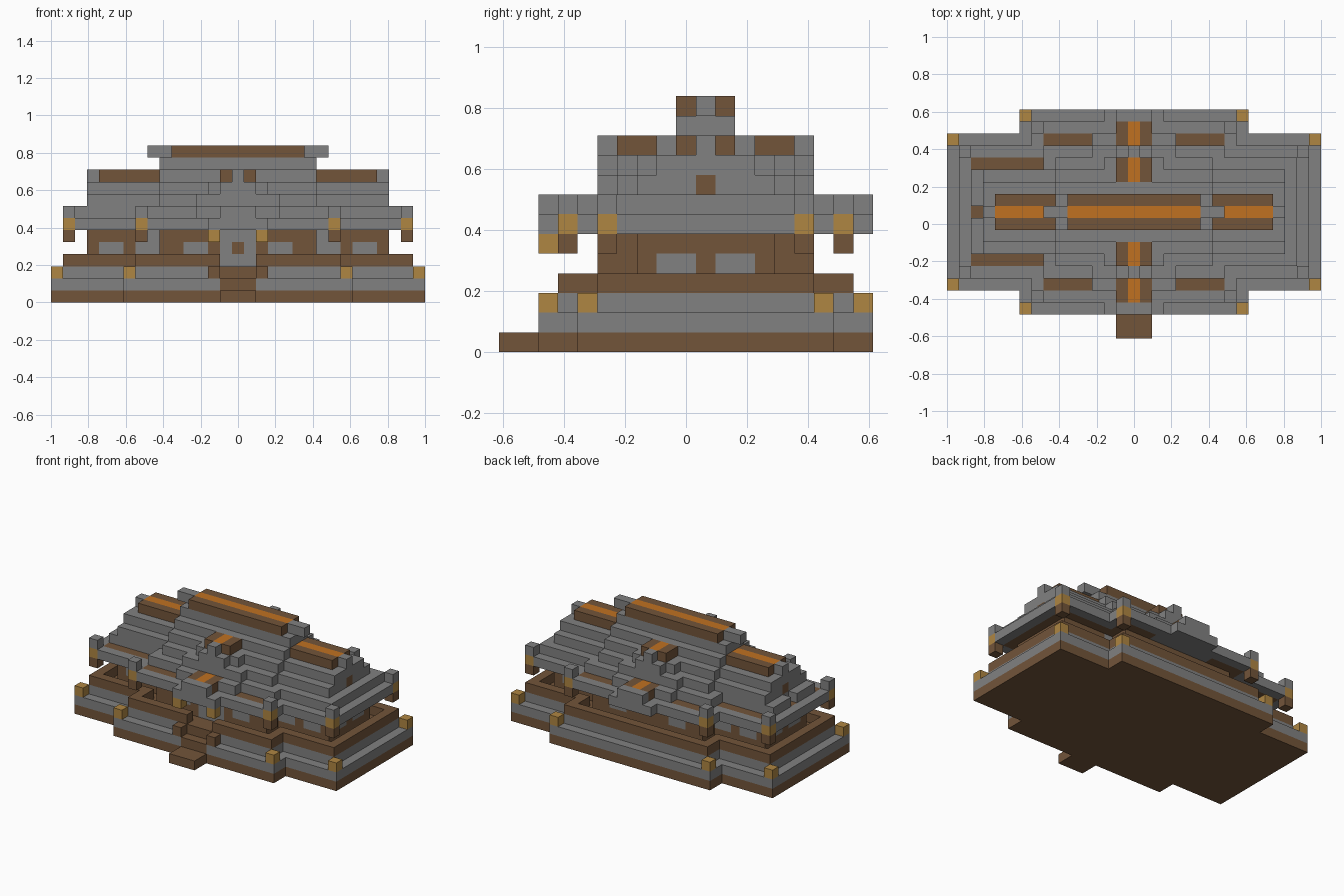
import bpy, bmesh, math
from mathutils import Vector

cube = bpy.data.objects.get("Cube")
if cube:
    bpy.data.objects.remove(cube)

U = 2 / 31          # block size
MID = 1             # the building's centre line lies one block behind the origin
COLOURS = {
    "grey_stone": (0.22, 0.22, 0.22),
    "brown_wood": (0.17, 0.09, 0.042),
    "gold_trim": (0.43, 0.24, 0.055),
    "orange_tile": (0.53, 0.165, 0.015),
}
NAMES = list(COLOURS)
GREY, BROWN, GOLD, ORANGE = range(4)
materials = []
for name, rgb in COLOURS.items():
    m = bpy.data.materials.new(name)
    m.use_nodes = True
    m.diffuse_color = (*rgb, 1)
    bsdf = m.node_tree.nodes["Principled BSDF"]
    bsdf.inputs["Base Color"].default_value = (*rgb, 1)
    bsdf.inputs["Roughness"].default_value = 0.9
    materials.append(m)

blocks = {}         # block position -> (part, colour)


def box(part, colour, xs, ys, zs):
    """Fill an inclusive range of blocks."""
    for x in range(xs[0], xs[1] + 1):
        for y in range(ys[0], ys[1] + 1):
            for z in range(zs[0], zs[1] + 1):
                blocks[x, y, z] = (part, colour)


def slab(part, colour, hx, hy, z0, z1=None):
    """Centred slab with half sizes hx, hy."""
    box(part, colour, (-hx, hx), (-hy, hy), (z0, z0 if z1 is None else z1))


def cross(part, colour, wing, mid, z, inset=0):
    """Cross-shaped layer made of the long wings and the deeper middle."""
    for hx, hy in (wing, mid):
        slab(part, colour, hx - inset, hy - inset, z)


def remove(xs, ys, z):
    for x in range(xs[0], xs[1] + 1):
        for y in range(ys[0], ys[1] + 1):
            blocks.pop((x, y, z), None)


def mirrored(part, colour, xs, ys, zs):
    """Repeat a box in all four quadrants."""
    for sx in (-1, 1):
        for sy in (-1, 1):
            box(part, colour, sorted(sx * v for v in xs),
                sorted(sy * v for v in ys), zs)


# Foundation, with a terrace and corner posts
WING, BODY = (15, 6), (9, 8)
cross("foundation", BROWN, WING, BODY, 0)
cross("foundation", GREY, WING, BODY, 1)
cross("terrace", GREY, WING, BODY, 2, 1)
cross("terrace", BROWN, WING, BODY, 2, 2)
for x, y in (WING, BODY):
    mirrored("corner_posts", GOLD, (x, x), (y, y), (2, 2))

# Terrace railing
cross("railing", BROWN, WING, BODY, 3, 1)
for hx, hy in (WING, BODY):
    for x in range(2 - hx, hx - 1):
        remove((x, x), (2 - hy, hy - 2), 3)
remove((-1, 1), (-7, -6), 3)

# Front steps and their posts
box("front_steps", BROWN, (-1, 1), (-10, -9), (0, 0))
box("front_steps", BROWN, (-1, 1), (-8, -8), (1, 1))
box("front_steps", BROWN, (-1, 1), (-7, -7), (2, 2))
for x in (-2, 2):
    box("step_posts", BROWN, (x, x), (-8, -8), (2, 2))

# Walls with windows and a front door
slab("walls", BROWN, 12, 3, 3, 5)
slab("walls", BROWN, 6, 5, 3, 5)
for x0 in (7, 10):
    mirrored("windows", GREY, (x0, x0 + 1), (3, 3), (4, 4))
mirrored("windows", GREY, (7, 7), (3, 3), (5, 5))
mirrored("windows", GREY, (3, 4), (5, 5), (4, 4))
mirrored("windows", GREY, (12, 12), (1, 2), (4, 4))
box("door_frame", GREY, (-1, 1), (-5, -5), (3, 5))
box("door", BROWN, (0, 0), (-5, -5), (4, 4))

# Eaves with hanging corner ornaments
EAVE_WING, EAVE_BODY = (14, 5), (8, 7)
cross("eaves", GREY, EAVE_WING, EAVE_BODY, 6)
cross("eaves", BROWN, EAVE_WING, EAVE_BODY, 6, 1)
for x, y in (EAVE_WING, EAVE_BODY):
    for z, colour in ((5, BROWN), (6, GOLD), (7, GREY)):
        mirrored("eave_ornaments", colour, (x, x), (y, y), (z, z))

# Stepped roof of the wings
slab("wing_roof", GREY, 13, 4, 7)
for y in (-4, 4):
    remove((-13, -8), (y, y), 7)
remove((-13, -13), (0, 0), 7)
slab("wing_roof", GREY, 12, 3, 8)
slab("wing_roof", GREY, 12, 2, 9)
for x in (-12, 12):
    box("gable_vents", BROWN, (x, x), (0, 0), (8, 8))
slab("wing_ridges", BROWN, 11, 1, 10)
slab("wing_ridges", ORANGE, 11, 0, 10)
for x in (-12, 12):
    box("wing_ridges", GREY, (x, x), (0, 0), (10, 10))

# Stepped roof of the middle
slab("main_roof", GREY, 7, 5, 7)
for step in range(4):
    slab("main_roof", GREY, 6, 4 - step, 8 + step)
slab("main_ridge", GREY, 7, 0, 12)
slab("main_ridge", BROWN, 5, 1, 12)
slab("main_ridge", ORANGE, 5, 0, 12)

# Dormers and porches, front and back
for s in (-1, 1):
    def along(a, b):
        return sorted((s * a, s * b))
    box("dormers", GREY, (-3, 3), along(3, 5), (8, 8))
    box("dormers", GREY, (-2, 2), along(3, 4), (9, 9))
    box("dormers", GREY, (-1, 1), along(5, 5), (9, 9))
    box("dormer_ridges", BROWN, (-1, 1), along(3, 4), (10, 10))
    box("dormer_ridges", ORANGE, (0, 0), along(3, 4), (10, 10))
    box("dormer_ridges", GREY, (0, 0), along(5, 5), (10, 10))
    box("porch_roofs", GREY, (-3, 3), along(6, 7), (6, 6))
    box("porch_roofs", GREY, (-3, 3), along(6, 6), (7, 7))
    box("porch_roofs", GREY, (-2, 2), along(8, 8), (6, 6))
    box("porch_roofs", GREY, (-1, 1), along(8, 8), (7, 7))
    box("porch_ridges", BROWN, (-1, 1), along(6, 7), (7, 7))
    box("porch_ridges", ORANGE, (0, 0), along(6, 7), (7, 7))
for x in (-2, 2):
    box("porch_ornaments", GOLD, (x, x), (-8, -8), (5, 5))

# Turn each part's exposed block faces into a mesh
AXES = [Vector(a) * s for a in ((1, 0, 0), (0, 1, 0), (0, 0, 1)) for s in (-1, 1)]


def build(part):
    bm = bmesh.new()
    for pos, (owner, colour) in blocks.items():
        if owner != part:
            continue
        centre = Vector((pos[0], pos[1] + MID, pos[2] + 0.5))
        for n in AXES:
            if tuple(int(p + d) for p, d in zip(pos, n)) in blocks:
                continue
            u = Vector((n.y, n.z, n.x))
            v = n.cross(u)
            corners = [centre + (n + u * a + v * b) / 2
                       for a, b in ((-1, -1), (1, -1), (1, 1), (-1, 1))]
            face = bm.faces.new([bm.verts.new(c * U) for c in corners])
            face.material_index = colour
    bmesh.ops.remove_doubles(bm, verts=bm.verts[:], dist=U / 100)
    bmesh.ops.dissolve_limit(bm, angle_limit=math.radians(1), verts=bm.verts[:],
                             edges=bm.edges[:], delimit={'MATERIAL'})
    mesh = bpy.data.meshes.new(part)
    bm.to_mesh(mesh)
    bm.free()
    for m in materials:
        mesh.materials.append(m)
    bpy.context.collection.objects.link(bpy.data.objects.new(part, mesh))


for part in sorted({owner for owner, _ in blocks.values()}):
    build(part)
